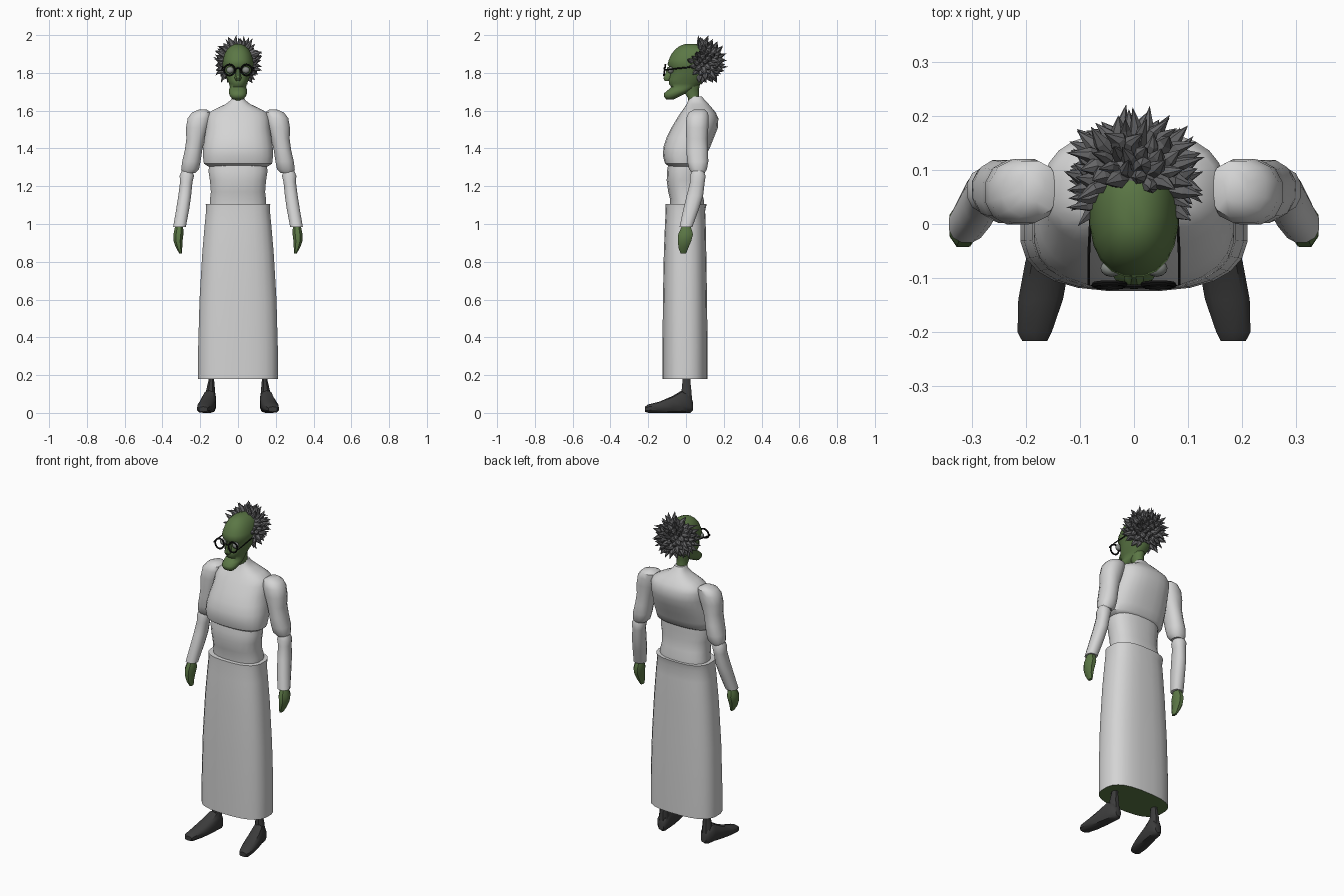
import bpy, bmesh, math, random
from mathutils import Vector, Matrix

random.seed(4)


def material(name, r, g, b):
    m = bpy.data.materials.new(name)
    m.diffuse_color = (r, g, b, 1)
    return m


WHITE = material("white cloth", 0.66, 0.66, 0.66)
GREEN = material("green skin", 0.105, 0.185, 0.06)
GREY = material("grey hair", 0.13, 0.13, 0.135)
DARK = material("dark shoe", 0.045, 0.045, 0.045)
BLACK = material("black frame", 0.006, 0.006, 0.006)
EYE = material("grey eye", 0.25, 0.27, 0.25)


def finish(name, bm, mat, angle=40):
    bmesh.ops.recalc_face_normals(bm, faces=bm.faces)
    me = bpy.data.meshes.new(name)
    bm.to_mesh(me)
    bm.free()
    me.materials.append(mat)
    ob = bpy.data.objects.new(name, me)
    bpy.context.collection.objects.link(ob)
    if angle:
        bpy.ops.object.select_all(action='DESELECT')
        ob.select_set(True)
        bpy.context.view_layer.objects.active = ob
        bpy.ops.object.shade_smooth_by_angle(angle=math.radians(angle))
    return ob


def loop(center, u, v, n, p):
    """Superellipse ring spanned by the half axes u and v."""
    pts = []
    for i in range(n):
        a = 2 * math.pi * (i + 0.5) / n
        c, s = math.cos(a), math.sin(a)
        pts.append(center + u * math.copysign(abs(c) ** (2 / p), c)
                   + v * math.copysign(abs(s) ** (2 / p), s))
    return pts


def loft(name, rings, mat, angle=40):
    bm = bmesh.new()
    rows = [[bm.verts.new(q) for q in r] for r in rings]
    for a, b in zip(rows, rows[1:]):
        for i in range(len(a)):
            j = (i + 1) % len(a)
            bm.faces.new((a[i], a[j], b[j], b[i]))
    bm.faces.new(rows[0])
    bm.faces.new(rows[-1])
    return finish(name, bm, mat, angle)


def level(rows, n=20, p=2.5):
    """Horizontal rings from (z, half width, front y, back y)."""
    return [loop(Vector((0, (f + b) / 2, z)), Vector((w, 0, 0)),
                 Vector((0, (b - f) / 2, 0)), n, p) for z, w, f, b in rows]


def limb(rows, s, n=12, p=2.3):
    """Horizontal rings from (z, inner x, outer x, front y, back y)."""
    return [loop(Vector((s * (i + o) / 2, (f + b) / 2, z)), Vector(((o - i) / 2, 0, 0)),
                 Vector((0, (b - f) / 2, 0)), n, p) for z, i, o, f, b in rows]


def ball(name, loc, size, mat, seg=12):
    bm = bmesh.new()
    bmesh.ops.create_uvsphere(bm, u_segments=seg, v_segments=8, radius=1,
                              matrix=Matrix.Translation(loc) @ Matrix.Diagonal((*size, 1)))
    return finish(name, bm, mat)


# Long skirt with a skin-coloured underside
skirt = loft("skirt", level([(0.18, 0.212, -0.125, 0.115), (0.35, 0.212, -0.125, 0.115),
                             (0.6, 0.205, -0.123, 0.112), (0.85, 0.19, -0.118, 0.108),
                             (1.0, 0.177, -0.112, 0.105), (1.07, 0.17, -0.108, 0.102),
                             (1.105, 0.172, -0.108, 0.11)], 24, 2.7), WHITE)
skirt.data.materials.append(GREEN)
for f in skirt.data.polygons:
    if f.normal.z < -0.9:
        f.material_index = 1

# Waist and chest
loft("waist", level([(1.07, 0.15, -0.085, 0.095), (1.13, 0.15, -0.085, 0.095),
                     (1.17, 0.145, -0.095, 0.085), (1.23, 0.15, -0.103, 0.08),
                     (1.28, 0.158, -0.102, 0.08), (1.34, 0.15, -0.09, 0.08)]), WHITE)
loft("chest", level([(1.305, 0.16, -0.09, 0.07), (1.32, 0.182, -0.112, 0.09),
                     (1.36, 0.187, -0.123, 0.105), (1.41, 0.185, -0.12, 0.13),
                     (1.46, 0.178, -0.103, 0.15), (1.51, 0.17, -0.078, 0.17),
                     (1.56, 0.168, -0.048, 0.172), (1.59, 0.155, -0.028, 0.158),
                     (1.612, 0.115, -0.012, 0.14), (1.635, 0.065, 0.003, 0.12),
                     (1.655, 0.04, 0.012, 0.1), (1.675, 0.03, 0.02, 0.085)], 24), WHITE)

# Arms, hands, feet
for side, s in (("left", 1), ("right", -1)):
    loft(side + "_upper_arm", limb([
        (1.605, 0.165, 0.21, 0.04, 0.10), (1.59, 0.14, 0.245, 0.012, 0.118),
        (1.56, 0.14, 0.268, 0.0, 0.122), (1.51, 0.155, 0.277, -0.003, 0.12),
        (1.45, 0.175, 0.275, 0.0, 0.115), (1.39, 0.188, 0.283, 0.0, 0.118),
        (1.33, 0.197, 0.297, 0.005, 0.12), (1.29, 0.205, 0.302, 0.015, 0.112),
        (1.27, 0.225, 0.295, 0.03, 0.1)], s), WHITE)
    loft(side + "_forearm", limb([
        (1.28, 0.24, 0.3, 0.03, 0.095), (1.255, 0.232, 0.31, 0.02, 0.105),
        (1.22, 0.24, 0.308, 0.02, 0.1), (1.15, 0.247, 0.317, 0.002, 0.092),
        (1.08, 0.257, 0.328, -0.015, 0.07), (0.985, 0.275, 0.344, -0.035, 0.035)], s), WHITE)
    loft(side + "_hand", limb([
        (1.0, 0.29, 0.332, -0.02, 0.022), (0.97, 0.288, 0.338, -0.032, 0.032),
        (0.945, 0.287, 0.344, -0.044, 0.04), (0.91, 0.292, 0.343, -0.045, 0.03),
        (0.875, 0.294, 0.33, -0.042, 0.015), (0.845, 0.295, 0.312, -0.03, 0.002)], s, 8), GREEN)
    loft(side + "_ankle", limb([
        (0.06, 0.115, 0.175, -0.03, 0.035), (0.12, 0.12, 0.17, -0.025, 0.03),
        (0.17, 0.125, 0.158, -0.02, 0.024), (0.25, 0.125, 0.16, -0.02, 0.025)], s, 8), DARK)
    shoe = [(0.036, 0.143, 0.018, 0.012, 0.06), (0.022, 0.146, 0.032, 0.0, 0.095),
            (-0.02, 0.151, 0.037, 0.0, 0.12), (-0.07, 0.16, 0.043, 0.0, 0.09),
            (-0.14, 0.173, 0.043, 0.0, 0.06), (-0.2, 0.184, 0.033, 0.0, 0.045),
            (-0.217, 0.184, 0.024, 0.006, 0.033)]
    loft(side + "_shoe", [loop(Vector((s * x, y, (a + b) / 2)), Vector((w, 0, 0)),
                               Vector((0, 0, (b - a) / 2)), 10, 2.6)
                          for y, x, w, a, b in shoe], DARK)

# Neck, head with jutting chin, nose, eyes
loft("neck", level([(1.62, 0.035, 0.015, 0.085), (1.67, 0.03, 0.008, 0.07),
                    (1.71, 0.033, -0.02, 0.07), (1.76, 0.04, -0.03, 0.08)], 12, 2), GREEN)
loft("head", level([(1.66, 0.028, -0.105, -0.065), (1.675, 0.042, -0.118, -0.035),
                    (1.692, 0.048, -0.117, 0.0), (1.71, 0.048, -0.095, 0.03),
                    (1.725, 0.043, -0.078, 0.055), (1.742, 0.048, -0.092, 0.08),
                    (1.765, 0.058, -0.092, 0.1), (1.795, 0.068, -0.082, 0.12),
                    (1.825, 0.077, -0.085, 0.135), (1.845, 0.083, -0.099, 0.14),
                    (1.87, 0.08, -0.092, 0.14), (1.9, 0.072, -0.078, 0.135),
                    (1.925, 0.058, -0.058, 0.12), (1.942, 0.04, -0.035, 0.095),
                    (1.952, 0.018, -0.008, 0.06)], 20, 2.3), GREEN, 60)
loft("nose", level([(1.758, 0.012, -0.115, -0.08), (1.772, 0.02, -0.122, -0.07),
                    (1.79, 0.016, -0.113, -0.07), (1.83, 0.009, -0.1, -0.07)], 8, 2), GREEN)
for side, s in (("left", 1), ("right", -1)):
    ball(side + "_eye", (s * 0.042, -0.082, 1.815), (0.02, 0.016, 0.018), EYE)
    # Spectacle rim and temple
    bpy.ops.mesh.primitive_torus_add(location=(s * 0.045, -0.113, 1.815), major_radius=0.029,
                                     minor_radius=0.005, major_segments=16, minor_segments=6,
                                     rotation=(math.radians(82), 0, 0))
    rim = bpy.context.object
    rim.name = side + "_spectacle_rim"
    rim.data.materials.append(BLACK)
    bpy.ops.object.shade_smooth_by_angle()
    loft(side + "_spectacle_temple",
         [loop(Vector((s * x, y, z)), Vector((0.003, 0, 0)), Vector((0, 0, 0.004)), 6, 2)
          for x, y, z in ((0.074, -0.115, 1.815), (0.084, -0.113, 1.815),
                          (0.084, -0.06, 1.822), (0.08, 0.02, 1.83))], BLACK)
loft("spectacle_bridge", [loop(Vector((x, -0.116, 1.82 + h)), Vector((0, 0.004, 0)),
                               Vector((0, 0, 0.004)), 6, 2)
                          for x, h in ((-0.018, 0), (0, 0.005), (0.018, 0))], BLACK)

# Wild hair: a rounded core covered in spikes, leaving face and crown bare
CENTER = Vector((0, 0.088, 1.86))
ball("hair_core", CENTER, (0.084, 0.08, 0.088), GREY)
bm = bmesh.new()
N = 150
for k in range(N):
    z = 1 - 2 * (k + 0.5) / N
    a = k * math.pi * (3 - math.sqrt(5))
    d = Vector((math.cos(a) * math.sqrt(1 - z * z), math.sin(a) * math.sqrt(1 - z * z), z))
    if d.y < -0.95 + 0.55 * max(0, z) or (d.y < -0.25 and abs(d.x) < 0.72) or z < -0.93:
        continue
    base = CENTER + Vector((d.x * 0.08, d.y * 0.075, d.z * 0.083))
    size = random.uniform(0.04, 0.066)
    jitter = Vector([random.uniform(-0.3, 0.3) for _ in range(3)])
    tip = base + (d + jitter).normalized() * size
    tip.z = min(tip.z, 2.0)
    side = d.orthogonal().normalized()
    other = d.cross(side)
    turn, r = random.random() * 6, random.uniform(0.014, 0.022)
    low, mid = [], []
    for i in range(6):
        t = turn + i * math.pi / 3
        o = side * math.cos(t) + other * math.sin(t)
        low.append(bm.verts.new(base - d * 0.01 + o * r))
        mid.append(bm.verts.new(base + d * size * 0.42 + o * r * 0.72))
    top = bm.verts.new(tip)
    for i in range(6):
        j = (i + 1) % 6
        bm.faces.new((low[i], low[j], mid[j], mid[i]))
        bm.faces.new((mid[i], mid[j], top))
    bm.faces.new(low)
finish("hair_spikes", bm, GREY, 0)
